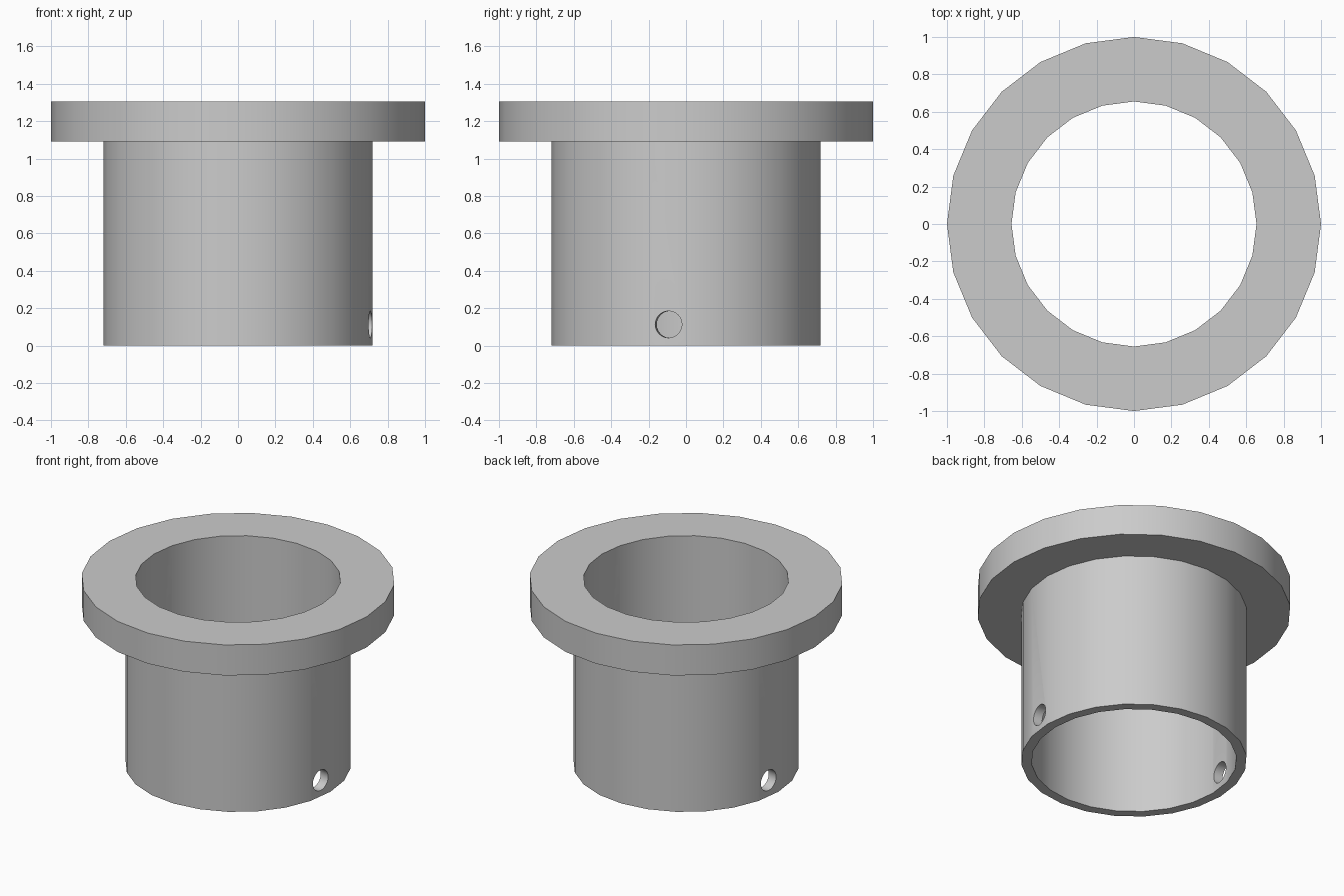
import bpy
import bmesh
import math
from mathutils import Matrix

SIDES = 24
BORE, TUBE, RIM = 0.655, 0.72, 1.0
FLANGE_Z, TOP_Z = 1.09, 1.305
HOLE_R, HOLE_Z = 0.072, 0.113

cube = bpy.data.objects.get("Cube")
if cube:
    bpy.data.objects.remove(cube, do_unlink=True)

grey = bpy.data.materials.new("plain grey")
grey.use_nodes = True
grey.diffuse_color = (0.6, 0.6, 0.6, 1)
grey.node_tree.nodes["Principled BSDF"].inputs["Base Color"].default_value = (0.6, 0.6, 0.6, 1)


def add_object(name, bm):
    bmesh.ops.recalc_face_normals(bm, faces=bm.faces)
    mesh = bpy.data.meshes.new(name)
    bm.to_mesh(mesh)
    bm.free()
    mesh.materials.append(grey)
    obj = bpy.data.objects.new(name, mesh)
    bpy.context.collection.objects.link(obj)
    return obj


# Flanged sleeve: closed wall profile swept into rings around z
profile = [(BORE, 0), (TUBE, 0), (TUBE, FLANGE_Z),
           (RIM, FLANGE_Z), (RIM, TOP_Z), (BORE, TOP_Z)]
bm = bmesh.new()
rings = []
for i in range(SIDES):
    a = math.tau * i / SIDES
    rings.append([bm.verts.new((r * math.cos(a), r * math.sin(a), z)) for r, z in profile])
for i, ring in enumerate(rings):
    after = rings[(i + 1) % SIDES]
    for j in range(len(profile)):
        k = (j + 1) % len(profile)
        bm.faces.new((ring[j], after[j], after[k], ring[k]))
sleeve = add_object("flanged_sleeve", bm)

# Cross pin hole: drilled through the middle of two opposite facets
bm = bmesh.new()
place = (Matrix.Translation((0, 0, HOLE_Z))
         @ Matrix.Rotation(-math.pi / SIDES, 4, 'Z')
         @ Matrix.Rotation(math.pi / 2, 4, 'Y'))
bmesh.ops.create_cone(bm, cap_ends=True, segments=SIDES, radius1=HOLE_R,
                      radius2=HOLE_R, depth=2, matrix=place)
drill = add_object("pin_hole_cutter", bm)
drill.hide_render = True

cut = sleeve.modifiers.new("pin_holes", 'BOOLEAN')
cut.operation = 'DIFFERENCE'
cut.solver = 'EXACT'
cut.object = drill

# Apply the cut so that the hole edges can be kept sharp
for obj in bpy.context.selected_objects:
    obj.select_set(False)
bpy.context.view_layer.objects.active = sleeve
sleeve.select_set(True)
bpy.ops.object.modifier_apply(modifier=cut.name)
bpy.data.objects.remove(drill, do_unlink=True)
bpy.ops.object.shade_smooth_by_angle(angle=math.radians(30))
